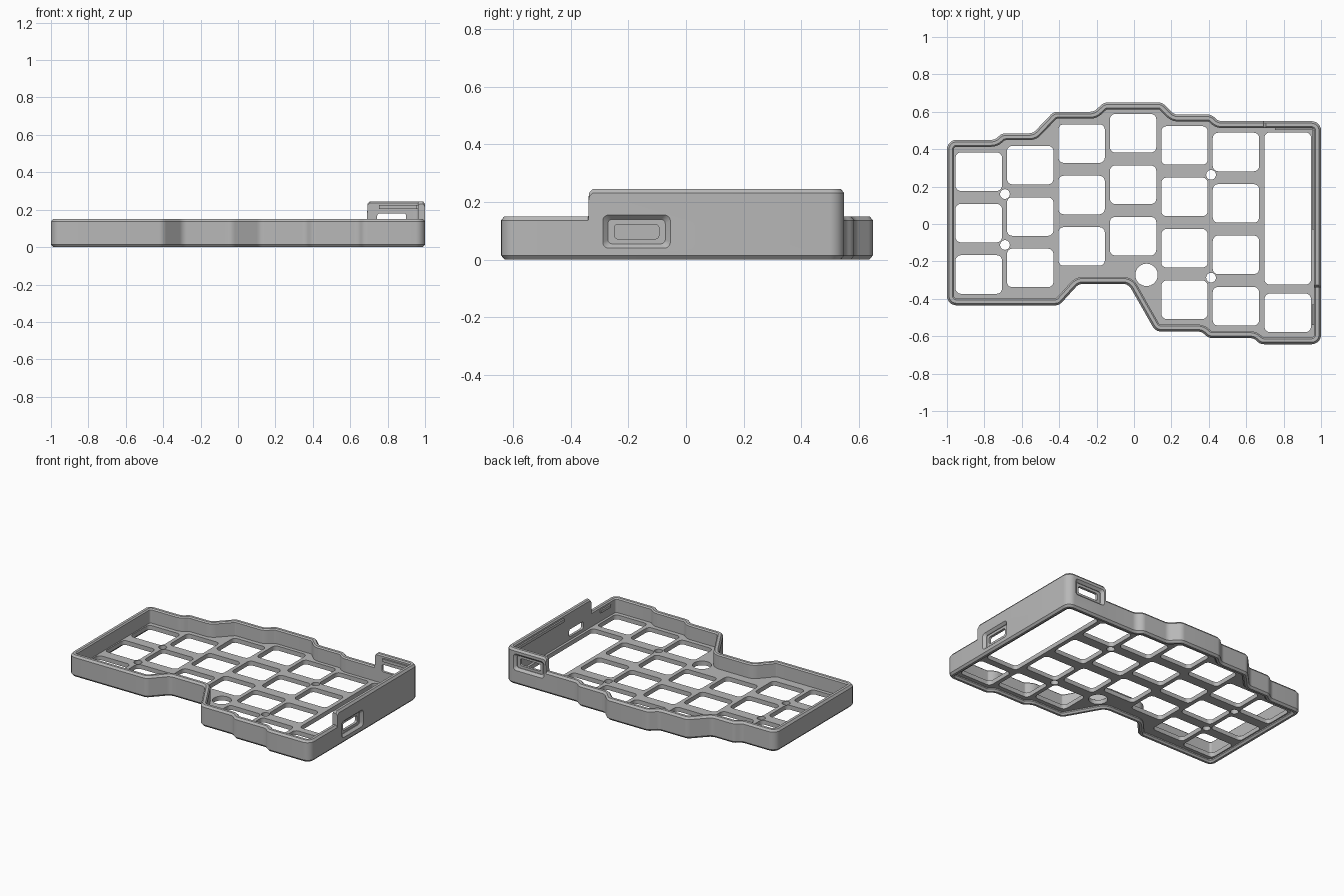
import bpy, bmesh, math
from mathutils import Vector, Matrix

cube = bpy.data.objects.get("Cube")
if cube:
    bpy.data.objects.remove(cube, do_unlink=True)

grey = bpy.data.materials.new("plain grey")
grey.use_nodes = True
grey.diffuse_color = (0.48, 0.48, 0.48, 1)
grey.node_tree.nodes["Principled BSDF"].inputs["Base Color"].default_value = grey.diffuse_color

WALL, LOW, HIGH = 0.037, 0.15, 0.245


def add_object(name, bm):
    bmesh.ops.recalc_face_normals(bm, faces=bm.faces)
    mesh = bpy.data.meshes.new(name)
    bm.to_mesh(mesh)
    bm.free()
    mesh.materials.append(grey)
    obj = bpy.data.objects.new(name, mesh)
    bpy.context.collection.objects.link(obj)
    return obj


def activate(obj):
    bpy.ops.object.select_all(action='DESELECT')
    obj.select_set(True)
    bpy.context.view_layer.objects.active = obj


def rounded(points, radius, steps=5):
    """Replace each corner of a closed polygon with an arc-like curve."""
    result = []
    for i, p in enumerate(points):
        a = (points[i - 1] - p).normalized()
        b = (points[(i + 1) % len(points)] - p).normalized()
        turn = math.pi - a.angle(b)
        if turn < 0.01:
            result.append(p)
            continue
        centre = p + (a + b).normalized() * radius / math.cos(turn / 2)
        start = p + a * radius * math.tan(turn / 2) - centre
        end = p + b * radius * math.tan(turn / 2) - centre
        for k in range(steps + 1):
            t = k / steps
            result.append(centre + (start.lerp(end, t)).normalized() * radius)
    return result


def inset(points, distance):
    """Offset a counter-clockwise polygon inwards."""
    result = []
    for i, p in enumerate(points):
        a = (p - points[i - 1]).normalized()
        b = (points[(i + 1) % len(points)] - p).normalized()
        n, m = Vector((-a.y, a.x)), Vector((-b.y, b.x))
        result.append(p + (n + m) * distance / (1 + n.dot(m)))
    return result


def loft(bm, rings, wrap=False):
    """Join matching closed rings with quads, capped unless wrapped."""
    rings = [[bm.verts.new(p) for p in ring] for ring in rings]
    n = len(rings[0])
    for j in range(len(rings) if wrap else len(rings) - 1):
        r, s = rings[j], rings[(j + 1) % len(rings)]
        for i in range(n):
            bm.faces.new((r[i], r[(i + 1) % n], s[(i + 1) % n], s[i]))
    if not wrap:
        bm.faces.new(rings[0])
        bm.faces.new(rings[-1])


def rectangle(cx, cy, w, h, radius):
    corners = [Vector((cx + sx * w / 2, cy + sy * h / 2))
               for sx, sy in ((-1, -1), (1, -1), (1, 1), (-1, 1))]
    return rounded(corners, radius)


# Case outline; the close pairs mark where the wall steps up
outline = [Vector(p) for p in (
    (-1, -.435), (-.40, -.435), (-.295, -.32), (-.03, -.32), (.115, -.575), (.36, -.575),
    (.40, -.61), (.64, -.61), (.675, -.643), (1, -.643), (1, -.34), (1, -.338), (1, -.325),
    (1, .55), (.705, .55), (.692, .55), (.69, .55), (.45, .55), (.415, .585), (.215, .585),
    (.15, .65), (-.16, .65), (-.215, .6), (-.43, .6), (-.54, .485), (-.705, .485),
    (-.745, .45), (-1, .45))]
outline = rounded(outline, 0.05)


def wall_top(p):
    d = min(p.x - 0.69, p.y + 0.34)
    return LOW if d < 0.001 else min(HIGH, HIGH - 0.017 + 1.2 * d)


# Outer wall: chamfered section swept round the outline
# (inset, height, measured from the top)
section = ((.012, 0, False), (0, .014, False), (0, -.014, True), (.011, 0, True),
           (WALL - .008, 0, True), (WALL, -.008, True), (WALL, .012, False), (WALL - .01, 0, False))
bm = bmesh.new()
rings = []
for distance, z, from_top in section:
    rings.append([(q.x, q.y, z + (wall_top(p) if from_top else 0))
                  for p, q in zip(outline, inset(outline, distance))])
loft(bm, rings, wrap=True)
wall = add_object("outer_wall", bm)


def cut_port(matrix):
    """Cut a tapered recess and a through slot; local z points out of the wall."""
    recess = ((.235, .115, .02, .02), (.235, .115, .02, 0),
              (.20, .085, .015, -.016), (.20, .085, .015, -.02))
    slot = ((.155, .05, .012, .02), (.155, .05, .012, -.08))
    for layers in (recess, slot):
        bm = bmesh.new()
        loft(bm, [[matrix @ Vector((p.x, p.y, z)) for p in rectangle(0, 0, w, h, r)]
                  for w, h, r, z in layers])
        cutter = add_object("port_cutter", bm)
        cutter.hide_render = True
        activate(wall)
        mod = wall.modifiers.new("port", 'BOOLEAN')
        mod.operation = 'DIFFERENCE'
        mod.solver = 'EXACT'
        mod.object = cutter
        bpy.ops.object.modifier_apply(modifier=mod.name)
        bpy.data.objects.remove(cutter, do_unlink=True)


# Side port faces +x, rear port faces +y
side = Matrix(((0, 0, 1), (1, 0, 0), (0, 1, 0))).to_4x4()
rear = Matrix(((-1, 0, 0), (0, 0, 1), (0, 1, 0))).to_4x4()
cut_port(Matrix.Translation((1, -.172, .097)) @ side)
cut_port(Matrix.Translation((.822, .55, .155)) @ rear)
activate(wall)
bpy.ops.object.shade_smooth_by_angle(angle=math.radians(25))

# Switch plate: filled flat curve with key openings and screw holes
PITCH = 0.275
loops = [inset(outline, WALL - .008)]
columns = ((.28, 3), (.315, 3), (.43, 3), (.485, 3), (.42, 4), (.385, 4))
for c, (top, count) in enumerate(columns):
    for row in range(count):
        loops.append(rectangle(-.83 + PITCH * c, top - PITCH * row, .248, .206, .028))
loops.append(rectangle(.822, -.475, .248, .206, .028))
loops.append(rectangle(.822, .083, .248, .815, .028))
for x, y, r in ((-.69, .16, .026), (-.69, -.112, .026), (.412, .263, .026),
                (.412, -.287, .026), (.067, -.272, .06)):
    loops.append([Vector((x + r * math.cos(k * math.tau / 32), y + r * math.sin(k * math.tau / 32)))
                  for k in range(32)])

curve = bpy.data.curves.new("switch_plate", 'CURVE')
curve.dimensions = '2D'
curve.fill_mode = 'BOTH'
curve.extrude = 0.015
for loop in loops:
    spline = curve.splines.new('POLY')
    spline.points.add(len(loop) - 1)
    for point, p in zip(spline.points, loop):
        point.co = (p.x, p.y, 0, 1)
    spline.use_cyclic_u = True
curve.materials.append(grey)
plate = bpy.data.objects.new("switch_plate", curve)
plate.location.z = 0.035
bpy.context.collection.objects.link(plate)
activate(plate)
bpy.ops.object.convert(target='MESH')
bpy.ops.object.shade_smooth_by_angle(angle=math.radians(25))

# Snap ridges inside the walls
for name, lo, hi in (
        ("side_snap_ridge", (.952, -.03, .205), (.967, .5, .225)),
        ("rear_snap_ridge", (.755, .502, .205), (.955, .517, .225)),
        ("front_snap_ridge", (.952, -.54, .112), (.967, -.43, .13))):
    bm = bmesh.new()
    bmesh.ops.create_cube(bm, size=1)
    for v in bm.verts:
        v.co = [a + (b - a) * (t + 0.5) for a, b, t in zip(lo, hi, v.co)]
    add_object(name, bm)
